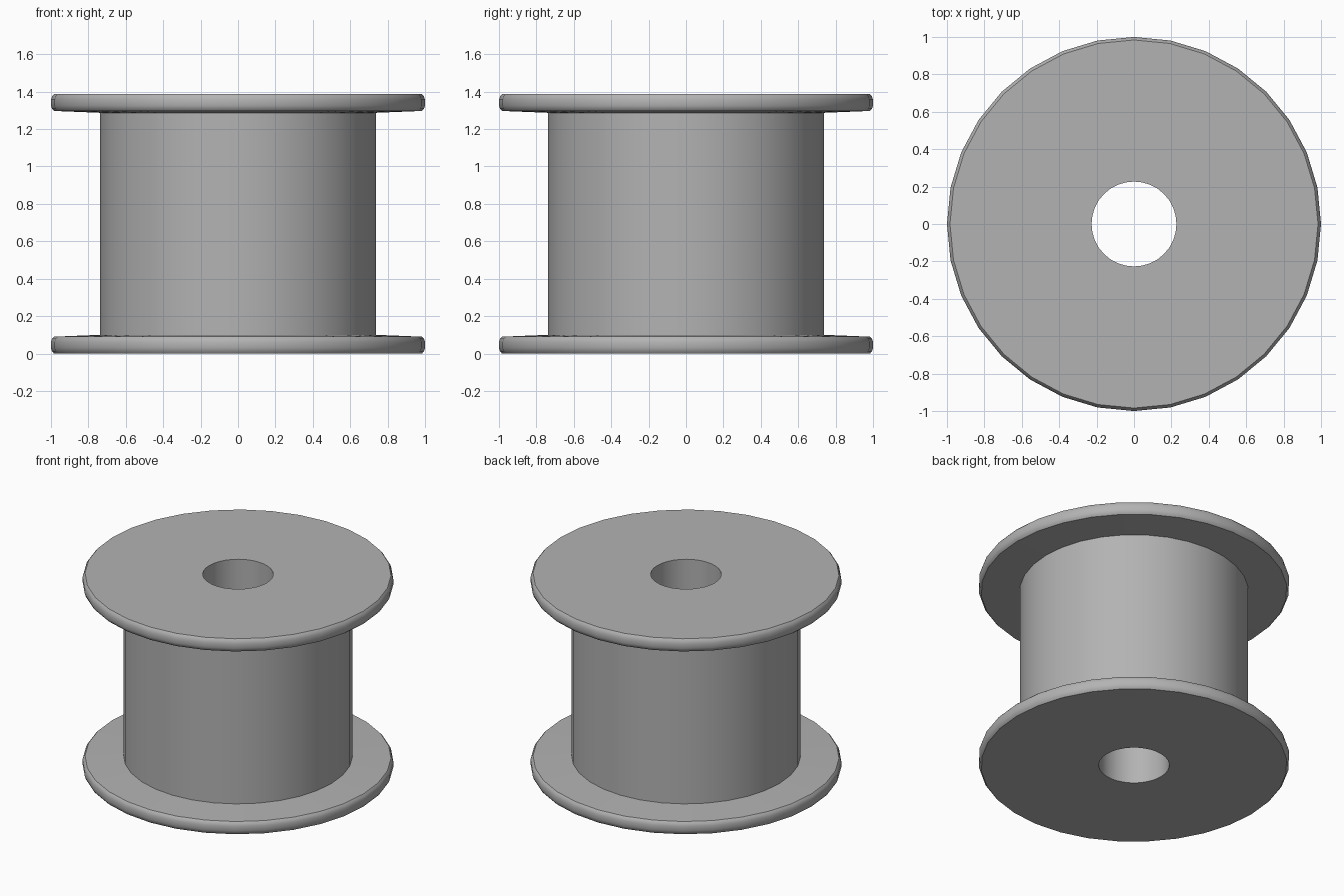
import bpy, bmesh
from math import sin, cos, tau, radians

if "Cube" in bpy.data.objects:
    bpy.data.objects.remove(bpy.data.objects["Cube"])

SIDES = 32
HEIGHT = 1.387
BORE, DRUM = 0.227, 0.737

# Lower half of the closed section: bore, flat base, rounded rim, sloped inner face, drum
half = [(BORE, 0.0), (0.984, 0.0), (0.994, 0.012), (1.0, 0.03),
        (1.0, 0.062), (0.994, 0.079), (0.984, 0.09), (DRUM, 0.1)]
profile = half + [(r, HEIGHT - z) for r, z in reversed(half)]


def lathe(name, section):
    """Revolve a closed (radius, z) section around the z axis."""
    bm = bmesh.new()
    rings = [[bm.verts.new((r * cos(tau * i / SIDES), r * sin(tau * i / SIDES), z))
              for r, z in section] for i in range(SIDES)]
    n = len(section)
    for i in range(SIDES):
        a, b = rings[i], rings[(i + 1) % SIDES]
        for j in range(n):
            k = (j + 1) % n
            bm.faces.new((a[j], b[j], b[k], a[k]))
    bmesh.ops.recalc_face_normals(bm, faces=bm.faces)
    mesh = bpy.data.meshes.new(name)
    bm.to_mesh(mesh)
    bm.free()
    obj = bpy.data.objects.new(name, mesh)
    bpy.context.collection.objects.link(obj)
    bpy.context.view_layer.objects.active = obj
    obj.select_set(True)
    bpy.ops.object.shade_smooth_by_angle(angle=radians(35))
    return obj


# Spool: drum, two rimmed flanges and the through bore in one solid
spool = lathe("spool", profile)

# Dark grey finish
grey = bpy.data.materials.new("dark_grey")
grey.diffuse_color = (0.45, 0.45, 0.45, 1.0)
grey.use_nodes = True
grey.node_tree.nodes["Principled BSDF"].inputs["Base Color"].default_value = grey.diffuse_color
spool.data.materials.append(grey)
